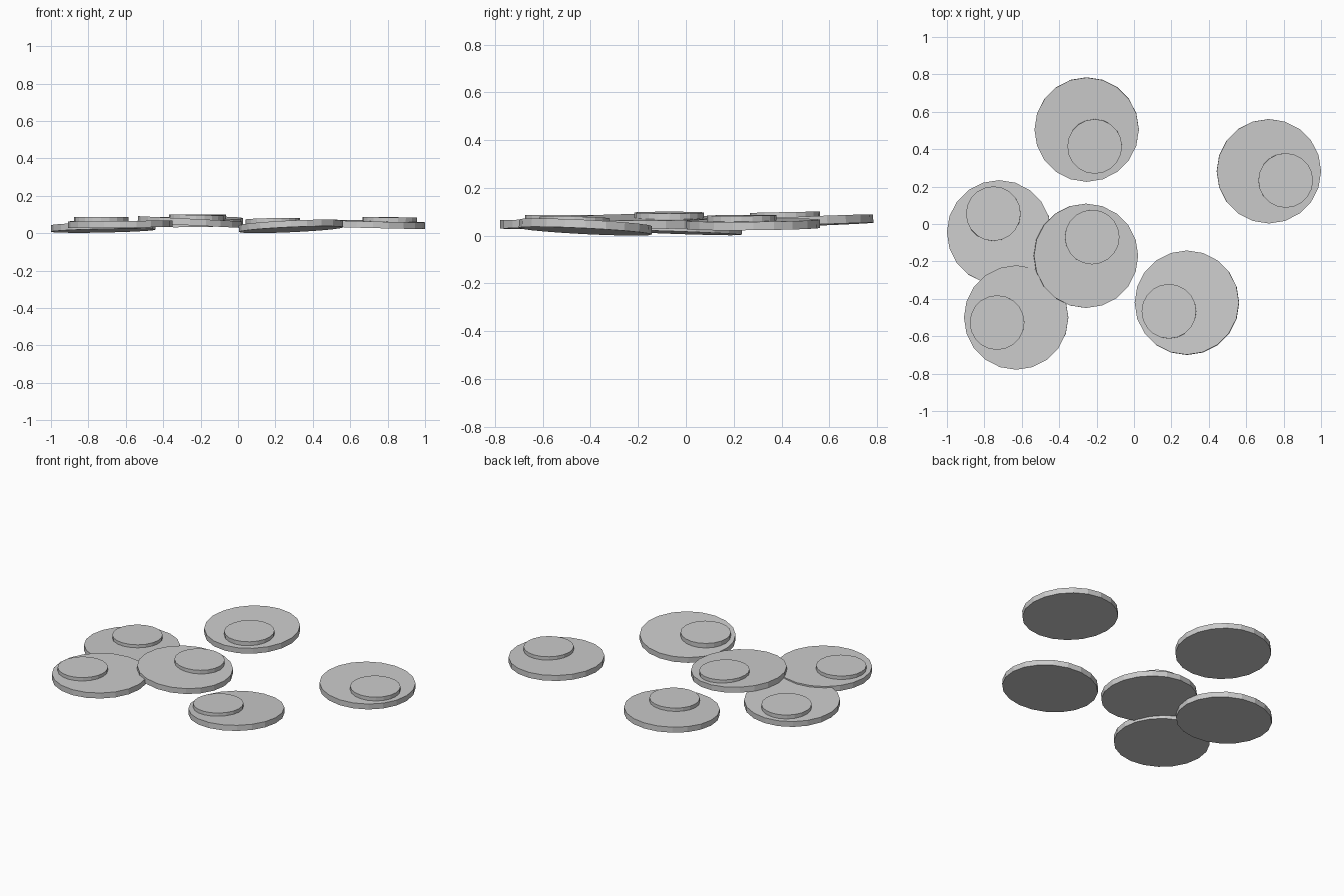
import bpy
from mathutils import Vector

if "Cube" in bpy.data.objects:
    bpy.data.objects.remove(bpy.data.objects["Cube"])


def disc(name, radius, depth, center, sx, sy):
    """Flat-shaded disc whose upper side climbs by sx along x and sy along y."""
    bpy.ops.mesh.primitive_cylinder_add(vertices=20, radius=radius, depth=depth, location=center)
    ob = bpy.context.object
    ob.name = name
    ob.rotation_mode = 'QUATERNION'
    ob.rotation_quaternion = Vector((0, 0, 1)).rotation_difference(Vector((-sx, -sy, 1)))
    return ob


LARGE_R, SMALL_R = 0.279, 0.146
THICK = 0.035

# large x, y, underside z, slope x, slope y, small x, y, small top z
layout = [
    (-0.253, 0.505, 0.043, 0.01, 0.04, -0.210, 0.415, 0.098),
    (0.721, 0.282, 0.030, -0.025, 0.01, 0.811, 0.233, 0.085),
    (-0.721, -0.045, 0.013, 0.02, -0.035, -0.752, 0.055, 0.066),
    (-0.257, -0.170, 0.042, -0.05, 0.00, -0.224, -0.070, 0.097),
    (-0.630, -0.500, 0.030, 0.01, 0.00, -0.732, -0.527, 0.086),
    (0.283, -0.421, 0.019, 0.045, -0.05, 0.187, -0.467, 0.077),
]

for i, (x, y, z, sx, sy, px, py, top) in enumerate(layout, 1):
    # broad lower disc
    disc(f"large_disc_{i}", LARGE_R, THICK, (x, y, z + THICK / 2), sx, sy)
    # off-centre disc resting on it, sunk slightly into the surface
    disc(f"small_disc_{i}", SMALL_R, THICK, (px, py, top - THICK / 2), sx / 2, sy / 2)
